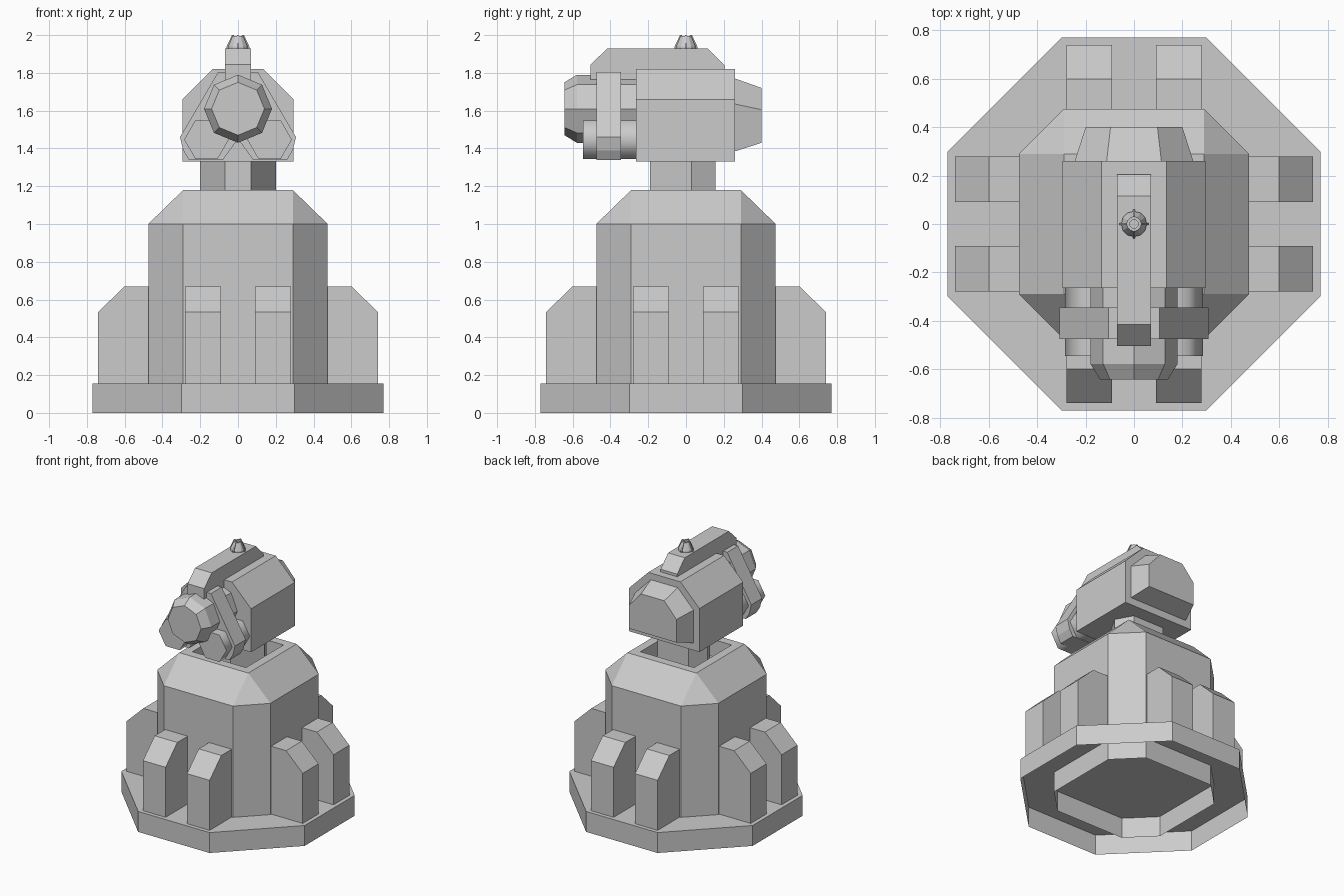
import bpy, bmesh, math
from mathutils import Matrix

if "Cube" in bpy.data.objects:
    bpy.data.objects.remove(bpy.data.objects["Cube"])


def finish(name, bm, smooth=False):
    bmesh.ops.recalc_face_normals(bm, faces=bm.faces)
    me = bpy.data.meshes.new(name)
    bm.to_mesh(me)
    bm.free()
    for p in me.polygons:
        p.use_smooth = smooth and len(p.vertices) == 4
    ob = bpy.data.objects.new(name, me)
    bpy.context.collection.objects.link(ob)
    return ob


def loft(name, rings, cap_start=True, cap_end=True, smooth=False):
    """Skin a list of equally sized point rings."""
    bm = bmesh.new()
    vs = [[bm.verts.new(p) for p in r] for r in rings]
    n = len(vs[0])
    for a, b in zip(vs, vs[1:]):
        for i in range(n):
            j = (i + 1) % n
            bm.faces.new((a[i], a[j], b[j], b[i]))
    if cap_start:
        bm.faces.new(vs[0])
    if cap_end:
        bm.faces.new(vs[-1])
    bmesh.ops.remove_doubles(bm, verts=bm.verts, dist=1e-5)
    return finish(name, bm, smooth)


def octagon(a, c, z):
    pts = [(c, -a), (a, -c), (a, c), (c, a), (-c, a), (-a, c), (-a, -c), (-c, -a)]
    return [(x, y, z) for x, y in pts]


def along_y(profile, y):
    return [(x, y, z) for x, z in profile]


def along_x(profile, x):
    return [(x, y, z) for y, z in profile]


def mirrored(half):
    """Close a right-hand x-z half profile across x = 0."""
    return half + [(-x, z) for x, z in reversed(half) if x > 1e-6]


def ngon(n, r, cx, cz, turn=0):
    return [(cx + r * math.cos(turn + math.tau * i / n),
             cz + r * math.sin(turn + math.tau * i / n)) for i in range(n)]


# Base plate, open underneath
loft("base_plate", [octagon(.77, .30, 0), octagon(.77, .30, .155)], cap_start=False)

# Tower body with sloped shoulders and a square well at the top
loft("tower_body", [octagon(.475, .29, 0), octagon(.475, .29, 1.0),
                    octagon(.29, .29, 1.18), octagon(.225, .225, 1.18),
                    octagon(.225, .225, 1.05)], cap_start=False)

# Eight buttresses, two on each side
buttress = [(-.47, .155), (-.74, .155), (-.74, .535), (-.60, .67), (-.47, .67)]
for side in range(4):
    for s in (-1, 1):
        ob = loft("buttress", [along_x(buttress, s * .09), along_x(buttress, s * .28)])
        ob.data.transform(Matrix.Rotation(side * math.pi / 2, 4, 'Z'))

# Neck: truncated triangle
neck = [(.07, -.19), (.20, .03), (.13, .155), (-.13, .155), (-.20, .03), (-.07, -.19)]
loft("neck", [[(x, y, z) for x, y in neck] for z in (1.05, 1.34)])

# Head housing and tapered rear
head = mirrored([(.295, 1.33), (.295, 1.66), (.135, 1.82)])
loft("head_housing", [along_y(head, -.265), along_y(head, .26)])
loft("head_rear", [along_y(mirrored([(.245, 1.385), (.245, 1.635), (.113, 1.77)]), .26),
                   along_y(mirrored([(.20, 1.43), (.20, 1.605), (.097, 1.72)]), .40)])

# Ridge bar along the top
ridge = [(-.505, 1.765), (-.505, 1.845), (-.415, 1.93), (.115, 1.93),
         (.205, 1.84), (.205, 1.80), (-.25, 1.765)]
loft("top_ridge", [along_x(ridge, -.07), along_x(ridge, .07)])

# Front barrel with chamfered nose
loft("barrel", [along_y(ngon(8, r, 0, 1.61), y)
                for r, y in ((.18, -.26), (.18, -.578), (.14, -.643))])

# Twin side tubes
for s in (-1, 1):
    hexa = ngon(6, .118, s * .167, 1.447)
    loft("side_tube", [along_y(hexa, -.26), along_y(hexa, -.545)], smooth=True)

# Clamp holding barrel and tubes
clamp = mirrored([(0, 1.45), (.08, 1.34), (.26, 1.34), (.29, 1.39),
                  (.307, 1.46), (.105, 1.805)])
loft("clamp", [along_y(clamp, -.345), along_y(clamp, -.475)])

# Top beacon: hollow cone with four guard fins
cone = [(.053, 1.93), (.053, 1.94), (.03, 1.995), (.018, 1.995), (.018, 1.96)]
loft("beacon", [[(x, y, z) for x, y in ngon(12, r, 0, 0)] for r, z in cone])
fin = [(.02, 1.93), (.06, 1.93), (.06, 1.94), (.032, 2.0), (.02, 2.0)]
for k in range(4):
    ob = loft("beacon_fin", [along_y(fin, -.005), along_y(fin, .005)])
    ob.data.transform(Matrix.Rotation(k * math.pi / 2, 4, 'Z'))
